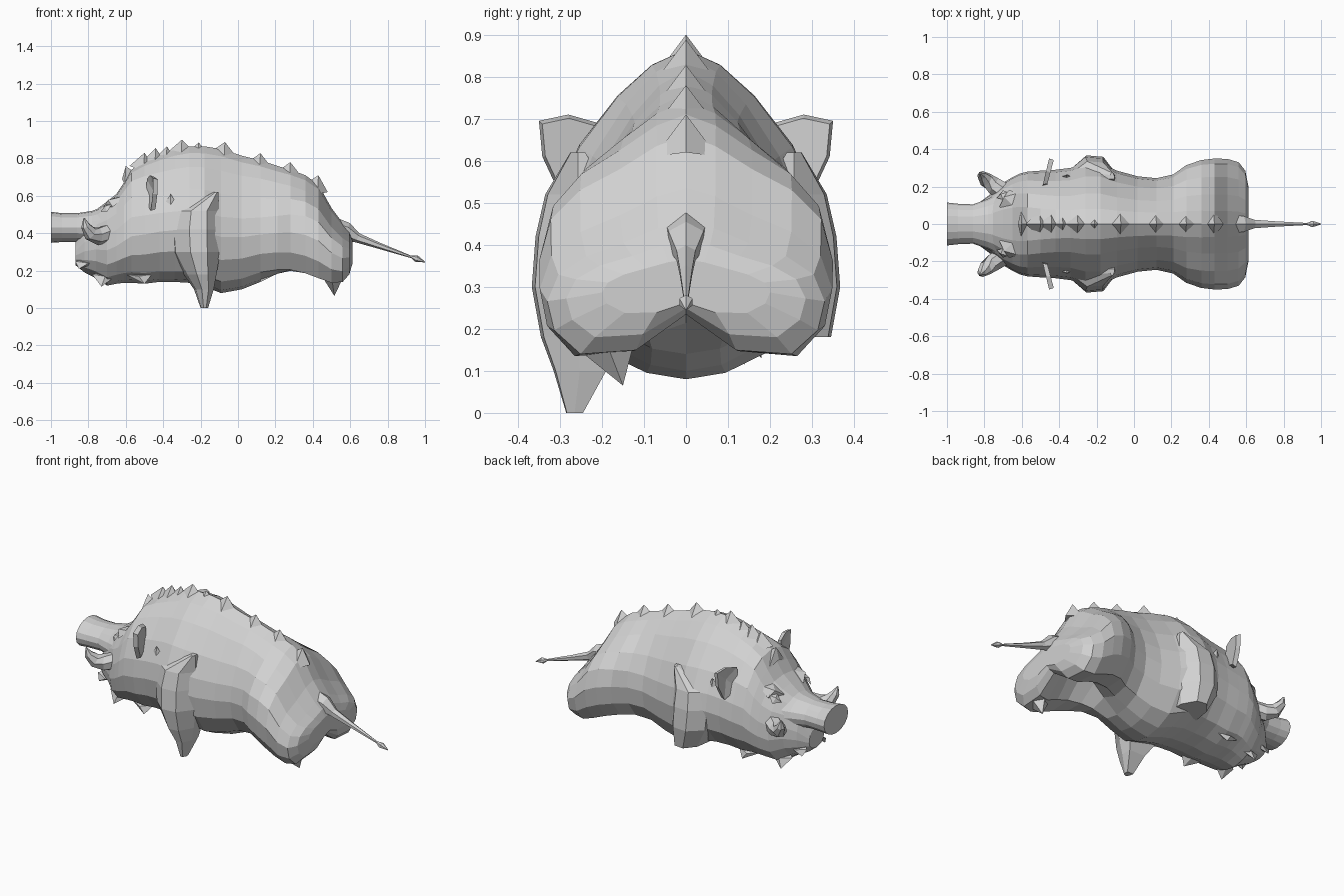
import bpy, bmesh, math
from mathutils import Vector

if "Cube" in bpy.data.objects:
    bpy.data.objects.remove(bpy.data.objects["Cube"])

grey = bpy.data.materials.new("hide grey")
grey.diffuse_color = (0.64, 0.64, 0.64, 1)
grey.use_nodes = True
grey.node_tree.nodes["Principled BSDF"].inputs["Base Color"].default_value = grey.diffuse_color


def mesh(name, verts, faces):
    me = bpy.data.meshes.new(name)
    me.from_pydata([tuple(v) for v in verts], [], faces)
    me.materials.append(grey)
    ob = bpy.data.objects.new(name, me)
    bpy.context.collection.objects.link(ob)
    bm = bmesh.new()
    bm.from_mesh(me)
    bmesh.ops.recalc_face_normals(bm, faces=bm.faces)
    bm.to_mesh(me)
    bm.free()
    return ob


def loft(name, rings):
    """Skin equal-length rings and cap both ends."""
    n = len(rings[0])
    verts = [v for r in rings for v in r]
    faces = [(i*n+j, i*n+(j+1) % n, (i+1)*n+(j+1) % n, (i+1)*n+j)
             for i in range(len(rings)-1) for j in range(n)]
    faces += [tuple(range(n)), tuple(range(len(verts)-n, len(verts)))]
    return mesh(name, verts, faces)


def tube(name, path, sides):
    """Round tube through (x, y, z, radius) points."""
    pts = [Vector(p[:3]) for p in path]
    rings = []
    for i, p in enumerate(pts):
        d = pts[min(i+1, len(pts)-1)] - pts[max(i-1, 0)]
        u = d.cross(Vector((0, 1, 0))).normalized()
        v = d.cross(u).normalized()
        rings.append([p + path[i][3]*(u*math.cos(a) + v*math.sin(a))
                      for a in (2*math.pi*k/sides for k in range(sides))])
    return loft(name, rings)


def spike(name, base, tip):
    n = len(base)
    return mesh(name, list(base)+[tip],
                [(i, (i+1) % n, n) for i in range(n)] + [tuple(range(n))])


# Half cross-sections (width, height fractions): broad head, ridged trunk, two-lobed rump
head = [(0, 1), (.35, .98), (.62, .92), (.85, .78), (.97, .6), (1, .42),
        (.92, .25), (.66, .10), (.33, .03), (0, 0)]
trunk = [(0, 1), (.25, .95), (.5, .85), (.78, .69), (.95, .53), (1, .39),
         (.93, .23), (.66, .08), (.33, .02), (0, 0)]
rump = [(0, 1), (.2, .95), (.45, .84), (.72, .74), (.92, .6), (1, .4),
        (.95, .18), (.76, 0), (.36, .03), (.0, .30)]


def section(x, bottom, top, width, kind):
    """kind -1 is head, 0 is trunk, 1 is rump, blended in between."""
    other = head if kind < 0 else rump
    pts = [Vector(a).lerp(Vector(b), abs(kind)) for a, b in zip(trunk, other)]
    pts = [(p.x*width, bottom+(top-bottom)*p.y) for p in pts]
    return [(x, y, z) for y, z in pts + [(-y, z) for y, z in pts[-2:0:-1]]]


stations = [  # x, bottom, top, half width, kind
    (-.87, .23, .35, .07, -1), (-.82, .19, .46, .12, -1), (-.76, .16, .525, .165, -1),
    (-.70, .12, .57, .22, -1), (-.65, .13, .61, .25, -1), (-.61, .135, .67, .27, -.9),
    (-.57, .135, .74, .28, -.7), (-.50, .13, .785, .285, -.4), (-.42, .14, .82, .29, -.15),
    (-.34, .14, .85, .30, 0), (-.26, .135, .865, .325, 0), (-.18, .115, .865, .325, 0),
    (-.09, .08, .85, .285, 0), (.02, .10, .815, .255, 0), (.12, .14, .79, .245, 0),
    (.21, .17, .76, .265, .25), (.28, .185, .74, .315, .55), (.36, .18, .71, .342, .85),
    (.43, .16, .66, .350, 1), (.50, .135, .535, .348, 1), (.56, .14, .455, .33, 1),
    (.595, .18, .41, .285, 1), (.612, .235, .365, .20, .7)]
loft("body", [section(*s) for s in stations])

# Snout: flared cylinder with flat end
snout = [(-1, .432, .115, .083), (-.94, .43, .108, .077), (-.86, .43, .105, .077),
         (-.78, .43, .135, .09), (-.70, .43, .18, .12)]
loft("snout", [[(x, ry*math.cos(a), z+rz*math.sin(a))
                for a in (math.pi*k/8 for k in range(16))] for x, z, ry, rz in snout])

# Ears, tusks, eyes and tufts on both sides
for s, side in ((-1, "right"), (1, "left")):
    # Fan-shaped ear with a cupped front
    fan = [(.20, .56), (.21, .69), (.28, .71), (.35, .695), (.342, .61), (.30, .52)]
    front = [(-.49 + .24*(y-.2), s*y, z) for y, z in fan]
    back = [(x + .025, s*(.27+(abs(y)-.27)*.9), .62+(z-.62)*.9) for x, y, z in front]
    mesh(side+"_ear", front + back + [(-.455, s*.27, .63)],
         [(i, (i+1) % 6, 6+(i+1) % 6, 6+i) for i in range(6)]
         + [(i, (i+1) % 6, 12) for i in range(6)] + [tuple(range(6, 12))])
    tube(side+"_tusk", [(-.69, s*.17, .40, .05), (-.75, s*.205, .385, .048),
                        (-.79, s*.235, .40, .04), (-.815, s*.26, .44, .025),
                        (-.823, s*.27, .48, .004)], 7)
    # Almond-shaped eye under a low brow
    spike(side+"_eye", [(-.735, s*.14, .515), (-.70, s*.18, .515), (-.675, s*.17, .555),
                        (-.70, s*.13, .555)], (-.712, s*.16, .545))
    spike(side+"_brow", [(-.72, s*.09, .54), (-.67, s*.18, .54), (-.60, s*.17, .60),
                         (-.63, s*.08, .60)], (-.695, s*.145, .578))
    # Loose hair tufts on neck, jaw and belly
    tufts = [(-.36, .24, .50, -.36, .262, .61),
             (-.71, .10, .18, -.73, .14, .115), (-.80, .09, .25, -.85, .11, .21),
             (-.53, .15, .18, -.50, .18, .13)]
    for k, (x, y, z, tx, ty, tz) in enumerate(tufts):
        spike(f"{side}_tuft_{k}", [(x-.07, s*y, z), (x, s*(y+.03), z-.01),
                                   (x+.07, s*y, z), (x, s*(y-.05), z+.02)],
              (tx, s*ty, tz))

# Front shoulders: the right one tapers to a point, the left one ends short
shoulder = [  # z, x front, x back, inner y, outer y
    (.62, -.13, -.105, .24, .275), (.52, -.35, -.10, .18, .335),
    (.42, -.37, -.095, .17, .358), (.30, -.36, -.095, .17, .367),
    (.18, -.29, -.115, .17, .345), (.10, -.235, -.13, .19, .315),
    (.0, -.20, -.16, .245, .285)]


def shoulder_ring(s, z, x0, x1, y0, y1):
    w, d = x1-x0, y1-y0
    return [(x0, s*y0, z), (x0+w*.1, s*(y0+d*.64), z), (x0+w*.4, s*y1, z),
            (x0+w*.74, s*(y1-d*.04), z), (x1, s*(y0+d*.5), z), (x1, s*y0, z)]


loft("right_shoulder", [shoulder_ring(-1, *r) for r in shoulder])
loft("left_shoulder", [shoulder_ring(1, *r) for r in shoulder[:5]])

# Torn point under the right haunch
spike("right_hind_point", [(.43, -.19, .20), (.50, -.28, .17), (.59, -.21, .22),
                           (.52, -.11, .22)], (.515, -.15, .065))

# Mane: overlapping low pyramids along the ridge (x, z, front and rear length)
mane = [(-.60, .76, .02, .12), (-.50, .83, .08, .06), (-.44, .855, .07, .06),
        (-.38, .865, .07, .06), (-.30, .90, .08, .09), (-.21, .885, .08, .08),
        (-.07, .888, .10, .07), (.12, .828, .10, .07), (.28, .78, .10, .07),
        (.43, .71, .11, .05)]
for k, (x, z, f, r) in enumerate(mane):
    spike(f"mane_{k}", [(x-f, 0, z-.07), (x-.005, -.075, z-.10),
                        (x+r, 0, z-.09), (x-.005, .075, z-.10)], (x, 0, z))

# Tail with a small pointed tuft
tube("tail", [(.50, 0, .43, .06), (.58, 0, .41, .048), (.64, 0, .375, .026),
              (.75, 0, .335, .017), (.93, 0, .272, .006)], 6)
tube("tail_tuft", [(.92, 0, .277, .004), (.955, 0, .264, .018), (1, 0, .246, .002)], 6)
